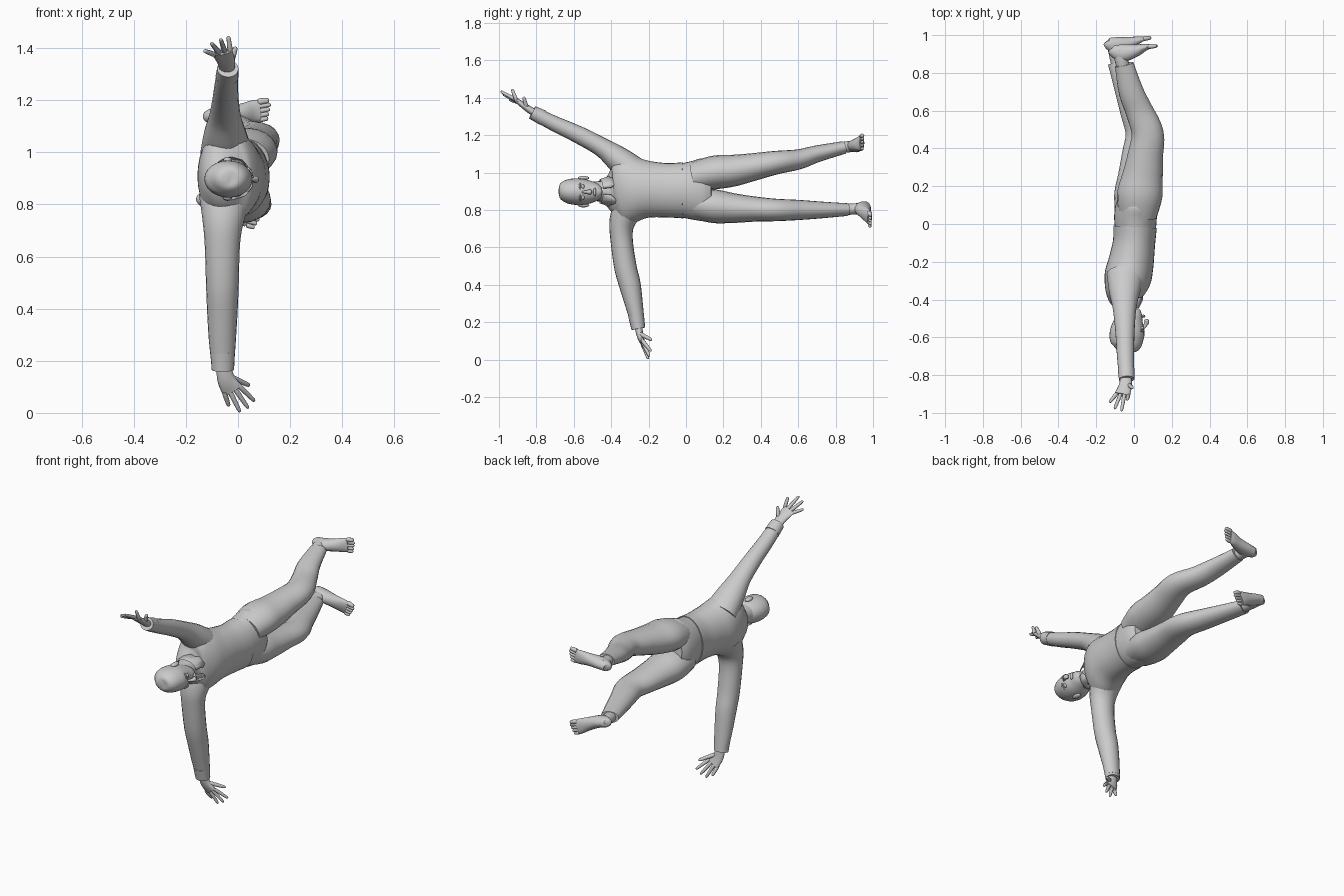
import bpy, bmesh, math
from mathutils import Vector

X, Y = Vector((1, 0, 0)), Vector((0, 1, 0))


def finish(name, bm, angle=50):
    bmesh.ops.recalc_face_normals(bm, faces=bm.faces)
    me = bpy.data.meshes.new(name)
    bm.to_mesh(me)
    bm.free()
    ob = bpy.data.objects.new(name, me)
    bpy.context.collection.objects.link(ob)
    bpy.ops.object.select_all(action='DESELECT')
    ob.select_set(True)
    bpy.context.view_layer.objects.active = ob
    bpy.ops.object.shade_smooth_by_angle(angle=math.radians(angle))
    return ob


def spline(rows, steps):
    """Catmull-Rom through rows of numbers"""
    p = [rows[0]] + list(rows) + [rows[-1]]
    out = []
    for i in range(1, len(p) - 2):
        for s in range(steps):
            t = s / steps
            out.append([0.5 * (2 * b + (c - a) * t + (2 * a - 5 * b + 4 * c - d) * t * t
                               + (3 * b - a - 3 * c + d) * t ** 3)
                        for a, b, c, d in zip(p[i - 1], p[i], p[i + 1], p[i + 2])])
    return out + [list(rows[-1])]


def add_tube(bm, rows, ref=X, n=20, steps=4):
    """Loft ellipses (x, y, z, radius along ref, radius across)"""
    rows = spline(rows, steps)
    pts = [Vector(r[:3]) for r in rows]
    rings = []
    for i, r in enumerate(rows):
        t = (pts[min(i + 1, len(pts) - 1)] - pts[max(i - 1, 0)]).normalized()
        u = (ref - t * ref.dot(t)).normalized()
        v = t.cross(u)
        rings.append([bm.verts.new(pts[i] + u * r[3] * math.cos(a) + v * r[4] * math.sin(a))
                      for a in (2 * math.pi * k / n for k in range(n))])
    for a, b in zip(rings, rings[1:]):
        for k in range(n):
            bm.faces.new((a[k], a[(k + 1) % n], b[(k + 1) % n], b[k]))
    bm.faces.new(rings[0])
    bm.faces.new(rings[-1])


def tube(name, rows, ref=X, n=20, steps=4):
    bm = bmesh.new()
    add_tube(bm, rows, ref, n, steps)
    return finish(name, bm)


def finger(bm, base, tip, r):
    """Slim digit with a rounded tip"""
    b, t = Vector(base), Vector(tip)
    rows = [(*b.lerp(t, f), r * k, r * k)
            for f, k in ((-.15, .9), (.1, 1.1), (.5, 1), (.85, .85), (.96, .6), (1, .2))]
    add_tube(bm, rows, Vector((.3, 1, .2)), 8, 2)


def ball(name, loc, size):
    bm = bmesh.new()
    bmesh.ops.create_uvsphere(bm, u_segments=16, v_segments=10, radius=1)
    for v in bm.verts:
        v.co = Vector(loc) + Vector(a * b for a, b in zip(v.co, size))
    return finish(name, bm)


# Shirt body and sleeves
tube("shirt_torso", [(-.04, -.43, .9, .055, .06), (-.05, -.395, .9, .085, .12),
                     (-.047, -.35, .905, .108, .185), (-.032, -.28, .91, .125, .178),
                     (-.015, -.2, .91, .12, .152), (0, -.1, .905, .112, .145),
                     (.006, -.015, .905, .115, .15)], n=32)
tube("raised_sleeve", [(-.045, -.27, 1.0, .1, .08), (-.05, -.36, 1.07, .082, .07),
                       (-.05, -.45, 1.135, .062, .052), (-.048, -.57, 1.2, .051, .047),
                       (-.045, -.7, 1.26, .045, .041), (-.04, -.81, 1.315, .04, .036)])
tube("lowered_sleeve", [(-.05, -.30, .83, .1, .09), (-.057, -.34, .74, .08, .07),
                        (-.06, -.345, .65, .068, .06), (-.06, -.325, .5, .063, .06),
                        (-.06, -.30, .4, .059, .058), (-.06, -.275, .28, .052, .046),
                        (-.058, -.255, .18, .043, .036)])
# Cuffs
tube("raised_cuff", [(-.042, -.765, 1.293, .044, .041), (-.039, -.822, 1.322, .041, .037)])
tube("lowered_cuff", [(-.059, -.268, .235, .047, .041), (-.058, -.255, .165, .043, .037)])

# Collar, open at the front with two pointed flaps
bm = bmesh.new()
prev = None
for i in range(33):
    a = math.radians(14 + i * 332 / 32)
    off = min(a, 2 * math.pi - a)
    drop = max(0, 1 - abs(off - .65) / .5)
    c, s = math.cos(a), math.sin(a)
    ring = [bm.verts.new((-.035 + r * c, y, .9 + r * s)) for r, y in
            ((.06, -.44), (.064, -.463 + .02 * max(c, 0)),
             (.083 + .012 * drop, -.41 + .045 * drop))]
    if prev:
        for k in range(2):
            bm.faces.new((prev[k], prev[k + 1], ring[k + 1], ring[k]))
    prev = ring
collar = finish("collar", bm)
collar.modifiers.new("thickness", 'SOLIDIFY').thickness = .006

# Trousers
tube("trouser_hips", [(.008, -.03, .905, .108, .143), (.008, .04, .905, .113, .158),
                      (.012, .1, .908, .108, .168), (.015, .14, .91, .09, .14)], n=32)
tube("upper_trouser_leg", [(.02, .04, .975, .1, .08), (.03, .15, 1.0, .12, .09),
                           (.045, .25, 1.01, .108, .085), (.06, .36, 1.03, .094, .074),
                           (.072, .48, 1.053, .085, .063), (.027, .6, 1.07, .073, .054),
                           (-.015, .7, 1.1, .066, .045), (-.052, .845, 1.134, .05, .034)])
tube("lower_trouser_leg", [(0, .04, .835, .1, .08), (.01, .15, .82, .115, .09),
                           (.02, .25, .81, .105, .08), (.03, .36, .805, .095, .068),
                           (.04, .48, .8, .085, .06), (0, .6, .8, .074, .054),
                           (-.04, .72, .8, .064, .045), (-.088, .86, .802, .052, .034)])

# Head, neck and face
tube("head", [(-.045, -.68, .9, .012, .012), (-.045, -.672, .9, .048, .04),
              (-.04, -.64, .9, .08, .062), (-.038, -.59, .898, .092, .071),
              (-.028, -.54, .896, .086, .068), (-.012, -.5, .896, .068, .056),
              (.006, -.47, .896, .044, .04), (.014, -.455, .896, .025, .024),
              (.014, -.451, .896, .006, .006)], n=24)
tube("neck", [(-.045, -.54, .9, .058, .052), (-.045, -.46, .9, .054, .054),
              (-.045, -.4, .9, .06, .06)])
tube("nose", [(.05, -.555, .896, .005, .006), (.063, -.53, .896, .011, .009),
              (.068, -.515, .896, .012, .014), (.056, -.507, .896, .006, .01)], n=10)
ball("lips", (.05, -.488, .896), (.01, .008, .022))
for side, label in ((1, "upper"), (-1, "lower")):
    ball(label + "_ear", (-.04, -.548, .898 + side * .073), (.017, .031, .011))
    ball(label + "_eye", (.042, -.551, .896 + side * .029), (.011, .008, .014))
    tube(label + "_brow", [(.052, -.563, .896 + side * .014, .004, .004),
                           (.05, -.569, .896 + side * .03, .004, .004),
                           (.034, -.565, .896 + side * .047, .004, .004)], n=8)


def hand(name, palm, across, tips, thumb):
    bm = bmesh.new()
    add_tube(bm, palm, n=16)
    c, across = Vector(palm[-1][:3]), Vector(across)
    for k, tip in enumerate(tips):
        finger(bm, c + across * (-.033 + .022 * k), tip, .0095)
    finger(bm, Vector(palm[1][:3]) + across * .02, thumb, .011)
    finish(name, bm)


# Hands
hand("raised_hand", [(-.042, -.78, 1.3, .026, .022), (-.045, -.85, 1.345, .034, .018),
                     (-.062, -.905, 1.385, .042, .013)], (.96, -.15, .25),
     [(-.13, -.945, 1.39), (-.103, -.98, 1.42), (-.067, -.992, 1.435), (-.037, -.93, 1.446)],
     (-.008, -.868, 1.405))
hand("lowered_hand", [(-.058, -.258, .2, .026, .022), (-.046, -.246, .13, .034, .018),
                      (-.02, -.23, .085, .042, .013)], (.92, 0, .39),
     [(-.035, -.2, .026), (.008, -.202, .003), (.04, -.195, .017), (.064, -.187, .045)],
     (.045, -.183, .105))


def foot(name, ankle, sole, toe_dir, spread):
    bm = bmesh.new()
    add_tube(bm, ankle, n=16)
    add_tube(bm, sole, Y, 16)
    c, d, s = Vector(sole[-1][:3]), Vector(toe_dir), Vector(spread)
    for k in range(5):
        b = c + s * (k - 2) / 2 * .034
        finger(bm, b, b + d * (1 - abs(k - 3) * .12), .009 + .003 * (k == 4))
    finish(name, bm)


# Feet
foot("upper_foot", [(-.045, .8, 1.125, .036, .03), (-.065, .86, 1.137, .035, .03),
                    (-.07, .92, 1.142, .045, .03)],
     [(-.122, .925, 1.135, .012, .012), (-.112, .918, 1.137, .031, .027),
      (-.06, .905, 1.142, .046, .033), (.01, .918, 1.15, .033, .036),
      (.055, .934, 1.157, .02, .042), (.085, .94, 1.16, .012, .042)],
     (.043, .003, .006), (-.1, 0, 1))
foot("lower_foot", [(-.08, .82, .802, .036, .03), (-.096, .89, .805, .035, .03),
                    (-.1, .95, .808, .045, .03)],
     [(-.147, .965, .822, .012, .012), (-.137, .957, .82, .031, .027),
      (-.085, .944, .808, .046, .033), (-.025, .958, .785, .033, .037),
      (.02, .974, .765, .02, .042), (.045, .982, .752, .012, .042)],
     (.042, .004, -.014), (.25, 0, .95))
